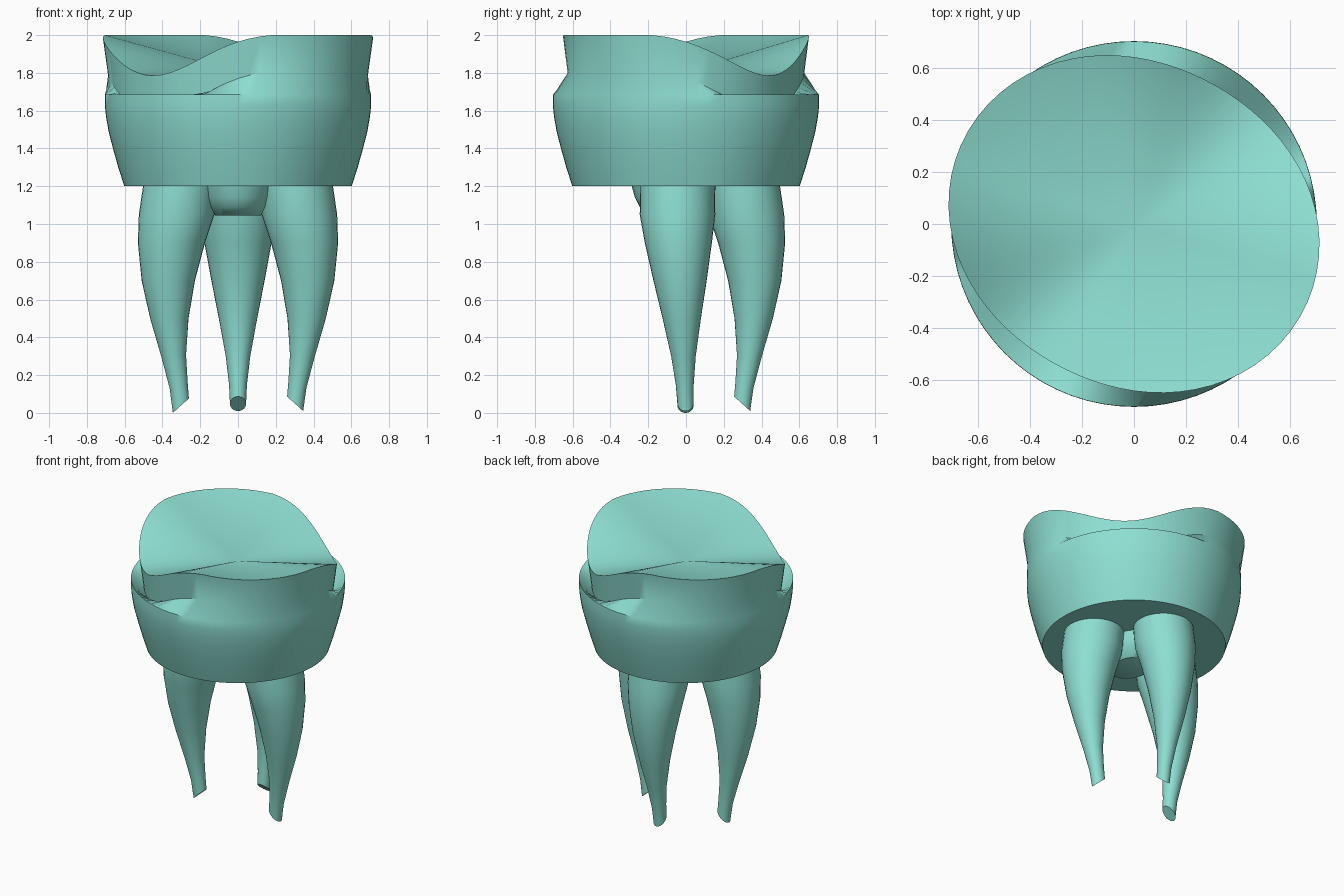
import bpy, bmesh, math
from mathutils import Vector

if "Cube" in bpy.data.objects:
    bpy.data.objects.remove(bpy.data.objects["Cube"])

enamel = bpy.data.materials.new("mint_enamel")
enamel.diffuse_color = (0.27, 0.73, 0.64, 1)
enamel.use_nodes = True
enamel.node_tree.nodes["Principled BSDF"].inputs["Base Color"].default_value = enamel.diffuse_color
SEG = 72


def loft(name, rings, top=None, bottom=True):
    """Skin closed rings from bottom to top; top is a fan centre or None for a flat cap."""
    bm = bmesh.new()
    loops = [[bm.verts.new(p) for p in ring] for ring in rings]
    n = len(loops[0])
    for a, b in zip(loops, loops[1:]):
        for i in range(n):
            j = (i + 1) % n
            bm.faces.new((a[i], a[j], b[j], b[i]))
    if bottom:
        bm.faces.new(loops[0][::-1])
    if top:
        centre = bm.verts.new(top)
        for i in range(n):
            bm.faces.new((loops[-1][i], loops[-1][(i + 1) % n], centre))
    else:
        bm.faces.new(loops[-1])
    bmesh.ops.recalc_face_normals(bm, faces=bm.faces)
    me = bpy.data.meshes.new(name)
    bm.to_mesh(me)
    bm.free()
    me.materials.append(enamel)
    ob = bpy.data.objects.new(name, me)
    bpy.context.collection.objects.link(ob)
    bpy.ops.object.select_all(action='DESELECT')
    ob.select_set(True)
    bpy.context.view_layer.objects.active = ob
    bpy.ops.object.shade_smooth_by_angle(angle=math.radians(40))
    return ob


def angles(n):
    return [2 * math.pi * i / n for i in range(n)]


def circle(r, z, n=SEG):
    return [Vector((r * math.cos(t), r * math.sin(t), z)) for t in angles(n)]


# Biting edge: oval rim with two opposite dips
def rim_point(t, scale=1.0, drop=0.0):
    r = (0.668 - 0.052 * math.cos(2 * (t - math.radians(59)))) * scale
    p = t - math.pi / 4
    z = 1.929 - 0.1075 * math.cos(2 * p) - 0.036 * math.cos(4 * p)
    return Vector((1.025 * r * math.cos(t), r * math.sin(t), min(z, 2.0) - drop))


# Crown: rounded body, pinched neck, wavy rim and a fanned chewing face
body = [(0.602, 1.2), (0.634, 1.3), (0.662, 1.4), (0.685, 1.49),
        (0.699, 1.57), (0.705, 1.63), (0.704, 1.685)]
rings = [circle(r, z) for r, z in body]
rings.append([rim_point(t, 0.962, 0.195) for t in angles(SEG)])
rings.append([rim_point(t) for t in angles(SEG)])
loft("crown", rings, top=(0, 0, 1.806))

# Roots: (height, inner distance, outer distance, tilt of the ring)
ROOT = [(0.055, 0.260, 0.345, 0.9), (0.15, 0.267, 0.362, 0.4),
        (0.30, 0.275, 0.405, 0.1), (0.50, 0.262, 0.465, 0), (0.70, 0.228, 0.510, 0),
        (0.90, 0.175, 0.530, 0), (1.05, 0.125, 0.525, 0), (1.22, 0.105, 0.500, 0)]


def root(name, out, lean=0.0, shift=0.0):
    out = Vector(out)
    side = Vector((-out.y, out.x, 0))
    rings = []
    for z, a, b, tilt in ROOT:
        mid, r = (a + b) / 2 + shift, (b - a) / 2
        base = out * mid + Vector((0, lean * min(z, 1), z))
        rings.append([base + out * r * math.cos(t) + side * r * math.sin(t)
                      - Vector((0, 0, tilt * r * math.cos(t))) for t in angles(32)])
    low = min(p.z for p in rings[0])
    for p in rings[0]:
        p.z -= low - 0.01 if name != "left_root" else low
    return loft(name, rings)


root("left_root", (-1, 0, 0), lean=-0.045)
root("right_root", (1, 0, 0), lean=-0.045)
root("back_root", (0, 1, 0), shift=-0.005)

# Hub joining the roots under the crown
hub = [(0.12, 1.045), (0.165, 1.09), (0.185, 1.14), (0.2, 1.21)]
loft("root_hub", [[Vector((p.x, p.y * 1.3 - 0.03, p.z)) for p in circle(r, z, 32)] for r, z in hub])
